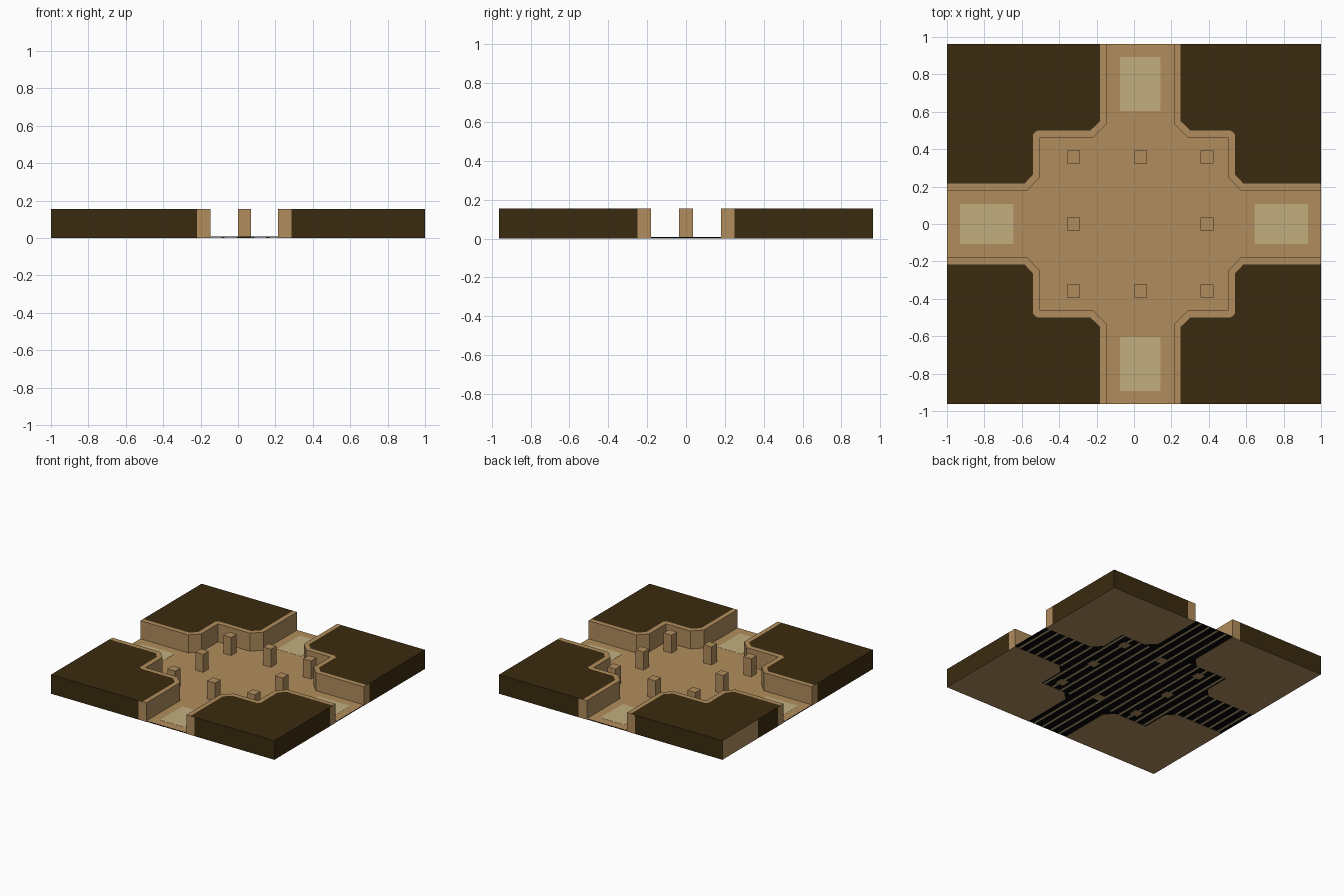
import bpy, bmesh

cube = bpy.data.objects.get("Cube")
if cube:
    bpy.data.objects.remove(cube, do_unlink=True)

HX, HY, TOP = 1.0, 0.963, 0.154      # half length, half depth, wall height
CX = 0.034                           # centre of the front-to-back corridor
FLOOR = 0.008


def material(name, rgb):
    lin = [((c / 255 + 0.055) / 1.055) ** 2.4 if c > 10 else c / 255 / 12.92 for c in rgb]
    m = bpy.data.materials.new(name)
    m.use_nodes = True
    m.diffuse_color = (*lin, 1)
    m.node_tree.nodes["Principled BSDF"].inputs["Base Color"].default_value = (*lin, 1)
    return m


SAND = material("sandstone", (177, 141, 93))
EARTH = material("dark earth", (59, 43, 16))
PALE = material("pale sand", (193, 175, 127))
BLACK = material("black underside", (8, 8, 8))


def finish(bm, name, mats):
    bmesh.ops.recalc_face_normals(bm, faces=bm.faces)
    mesh = bpy.data.meshes.new(name)
    bm.to_mesh(mesh)
    bm.free()
    for m in mats:
        mesh.materials.append(m)
    obj = bpy.data.objects.new(name, mesh)
    bpy.context.collection.objects.link(obj)
    return obj


def add_box(bm, x, y, w, d, z0, z1):
    made = bmesh.ops.create_cube(bm, size=1)["verts"]
    bmesh.ops.scale(bm, vec=(w, d, z1 - z0), verts=made)
    bmesh.ops.translate(bm, vec=(x, y, (z0 + z1) / 2), verts=made)


def place(points, sx, sy):
    """Mirror quadrant points; the corridor offset applies near the middle."""
    out = []
    for x, y, shifted in points:
        out.append((sx * x + (CX if shifted else 0), sy * y))
    return out


# Wall line of one quadrant, from corridor end to corridor end
WALL = [(0.18, HY, 1), (0.18, 0.535, 1), (0.252, 0.463, 1), (0.503, 0.463, 0),
        (0.503, 0.25, 0), (0.57, 0.18, 0), (HX, 0.18, 0)]
# Edge of the dark ground, set back from the wall
GROUND = [(0.215, HY, 1), (0.215, 0.55, 1), (0.267, 0.5, 1), (0.518, 0.5, 0),
          (0.54, 0.48, 0), (0.54, 0.265, 0), (0.585, 0.216, 0), (HX, 0.216, 0)]
# Outer boundary, including the ends of the sandstone bands
OUTER = [(HX, 0.25, 0), (HX, 0.51, 0), (HX, HY, 0), (0.252, HY, 1)]


def rock_block(name, sx, sy):
    wall, ground, outer = (place(p, sx, sy) for p in (WALL, GROUND, OUTER))
    bm = bmesh.new()
    ring = wall + [ground[-1]] + outer + [ground[0]]
    low = [bm.verts.new((x, y, 0)) for x, y in ring]
    high = [bm.verts.new((x, y, TOP)) for x, y in ring]
    n, w = len(ring), len(wall)
    bm.faces.new(low)
    for i in range(n):
        j = (i + 1) % n
        f = bm.faces.new((low[i], low[j], high[j], high[i]))
        earth = w + 1 <= i <= w + 3
        if i == w + 2 and sx < 0 < sy:
            earth = False            # exposed stone on the back right corner
        f.material_index = int(earth)
    # Sandstone rim and dark ground on top
    inner = [bm.verts.new((x, y, TOP)) for x, y in ground[1:-1]]
    edge = [high[-1]] + inner + [high[w]]
    bm.faces.new(high[:w] + edge[::-1])
    cap = bm.faces.new(edge + high[w + 1:-1])
    cap.material_index = 1
    finish(bm, name, [SAND, EARTH])


for sx, side in ((1, "left"), (-1, "right")):
    for sy, end in ((1, "back"), (-1, "front")):
        rock_block(f"rock_block_{end}_{side}", sx, sy)

# Cross-shaped floor, sand above and black below
outline = []
for sx, sy in ((1, 1), (1, -1), (-1, -1), (-1, 1)):
    path = place(WALL, sx, sy)
    outline += path if sx == sy else path[::-1]
bm = bmesh.new()
low = [bm.verts.new((x, y, 0.002)) for x, y in outline]
high = [bm.verts.new((x, y, FLOOR)) for x, y in outline]
bm.faces.new(low).material_index = 1
bm.faces.new(high)
for i in range(len(outline)):
    j = (i + 1) % len(outline)
    bm.faces.new((low[i], low[j], high[j], high[i])).material_index = 1
finish(bm, "floor", [SAND, BLACK])

# Pale strips on the underside
bm = bmesh.new()
for k in range(-12, 13):
    x = k * 0.08
    half = HY if abs(x - CX) < 0.17 else 0.46 if abs(x) < 0.49 else 0.18
    add_box(bm, x, 0, 0.018, 2 * half, 0.0005, 0.002)
finish(bm, "underside_strips", [PALE])

# Pale sand patches in the corridors
for s, end, side in ((1, "back", "left"), (-1, "front", "right")):
    bm = bmesh.new()
    add_box(bm, CX, s * 0.749, 0.216, 0.288, FLOOR, FLOOR + 0.001)
    finish(bm, f"sand_patch_{end}", [PALE])
    bm = bmesh.new()
    add_box(bm, s * 0.787, 0, 0.288, 0.216, FLOOR, FLOOR + 0.001)
    finish(bm, f"sand_patch_{side}", [PALE])

# Ring of square pillars
for i in (-1, 0, 1):
    for j in (-1, 0, 1):
        if i or j:
            bm = bmesh.new()
            add_box(bm, CX + i * 0.357, j * 0.358, 0.07, 0.07, 0, TOP)
            finish(bm, f"pillar_{i + 2}_{j + 2}", [SAND])
